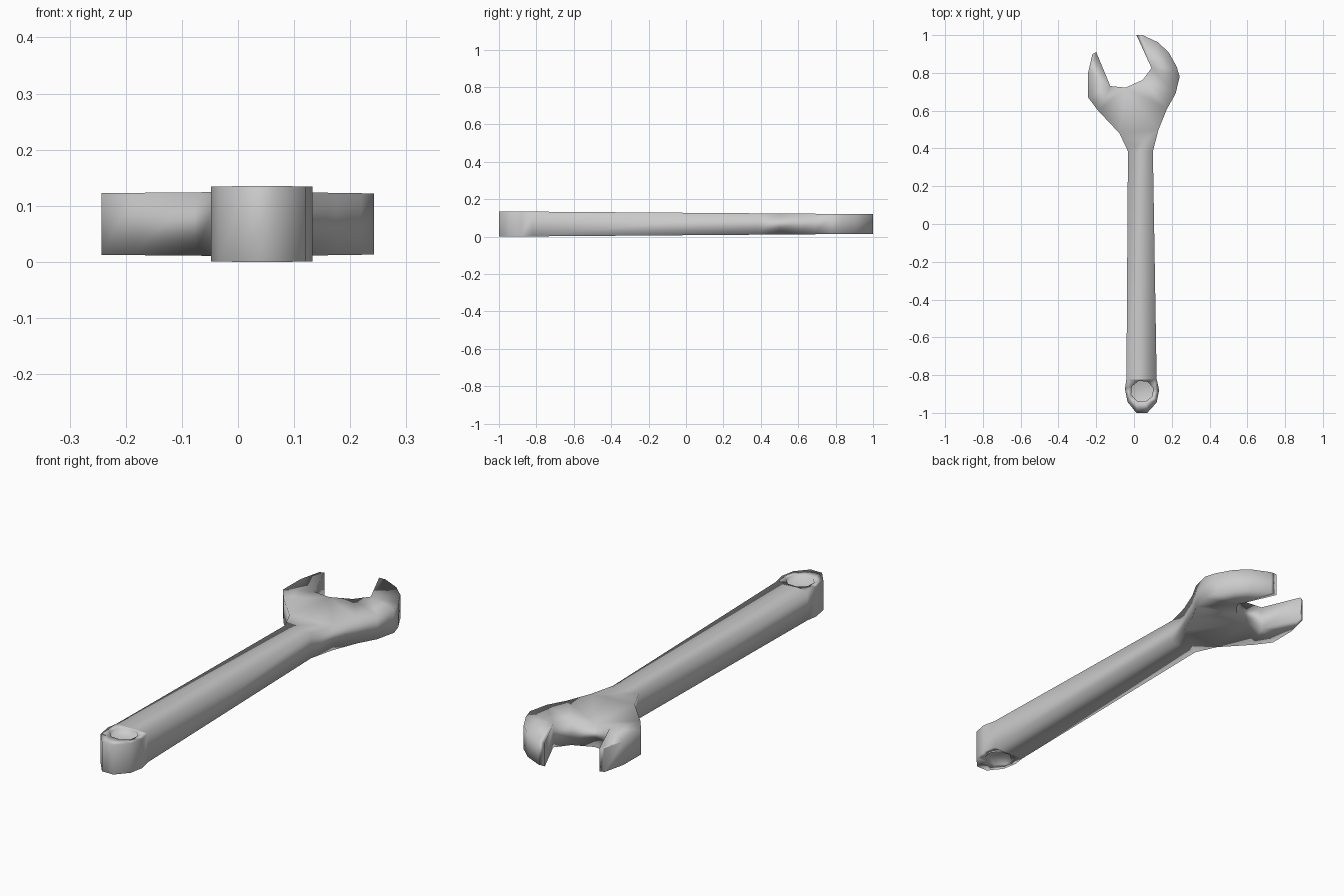
import bpy
import bmesh
import math
from mathutils import Vector

cube = bpy.data.objects.get("Cube")
if cube:
    bpy.data.objects.remove(cube, do_unlink=True)

# Plan outline, counterclockwise from the handle end
handle_right = [(.013, -1), (.07, -1), (.12, -.945), (.133, -.88), (.12, -.82), (.1, .385)]
right_jaw = [(.13, .5), (.175, .61), (.22, .69), (.242, .78), (.225, .835),
             (.183, .91), (.125, .963), (.045, 1), (.013, 1)]
mouth = [(.093, .825), (.045, .762), (-.045, .722), (-.125, .73)]
left_jaw = [(-.2, .91), (-.22, .9), (-.243, .8), (-.243, .67), (-.188, .598), (-.077, .48)]
handle_left = [(-.032, .385), (-.04, -.82), (-.048, -.873), (-.034, -.942)]
outline = handle_right + right_jaw + mouth + left_jaw + handle_left

# Hanging recess near the handle end
SIDES = 8
recess = [(.043 + .061 * math.cos(math.tau * (i + .4) / SIDES),
           -.885 + .057 * math.sin(math.tau * (i + .4) / SIDES)) for i in range(SIDES)]
RECESS_DEPTH = .035
MID = .0675


def ring(bm, points, side, inset=0):
    """Loop of vertices on the upper (1) or lower (-1) tapered surface."""
    return [bm.verts.new((x, y, MID + side * (.06 - .0075 * y - inset))) for x, y in points]


def bridge(bm, a, b):
    return [bm.faces.new((a[i - 1], a[i], b[i], b[i - 1])) for i in range(len(a))]


def loop_edges(bm, verts):
    return [bm.edges.get((verts[i - 1], verts[i])) or bm.edges.new((verts[i - 1], verts[i]))
            for i in range(len(verts))]


bm = bmesh.new()
rims = {}
for side in (1, -1):
    rims[side] = ring(bm, outline, side)
    hole = ring(bm, recess, side)
    floor = ring(bm, recess, side, RECESS_DEPTH)
    # Flat face around the recess
    bmesh.ops.triangle_fill(bm, use_beauty=True, normal=Vector((0, 0, side)),
                            edges=loop_edges(bm, rims[side]) + loop_edges(bm, hole))
    # Recess wall and floor
    bridge(bm, hole, floor)
    bm.faces.new(floor)

# Outer wall, with crisp corners at the jaw tips and mouth
walls = bridge(bm, rims[-1], rims[1])
bmesh.ops.recalc_face_normals(bm, faces=bm.faces)
wall_set = set(walls)
for edge in bm.edges:
    if all(f in wall_set for f in edge.link_faces) and edge.calc_face_angle(0) > .85:
        edge.smooth = False
for face in bm.faces:
    face.smooth = True

mesh = bpy.data.meshes.new("wrench_body")
bm.to_mesh(mesh)
bm.free()
wrench = bpy.data.objects.new("wrench_body", mesh)
bpy.context.collection.objects.link(wrench)

# Area-weighted shading keeps the broad faces flat
weighted = wrench.modifiers.new("soft_rims", 'WEIGHTED_NORMAL')
weighted.mode = 'FACE_AREA'
weighted.keep_sharp = True

# Steel colour
steel = bpy.data.materials.new("steel_grey")
steel.use_nodes = True
colour = (.6, .6, .6, 1)
steel.diffuse_color = colour
steel.node_tree.nodes["Principled BSDF"].inputs["Base Color"].default_value = colour
mesh.materials.append(steel)
